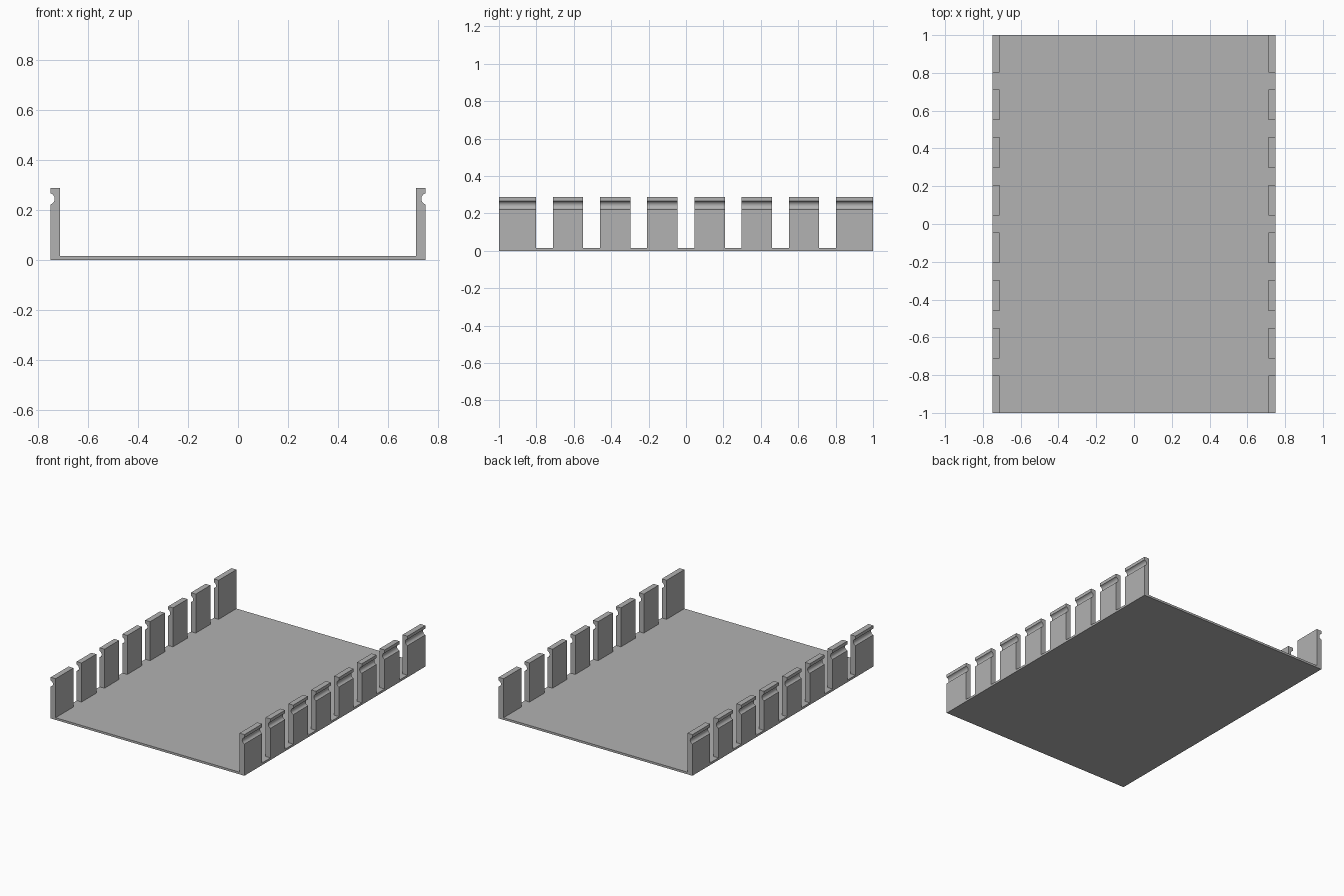
import bpy
import bmesh
from math import atan2, cos, sin, pi

cube = bpy.data.objects.get("Cube")
if cube:
    bpy.data.objects.remove(cube, do_unlink=True)

HALF_W, WALL, FLOOR, TOP = 0.75, 0.038, 0.015, 0.288
GROOVE_Z, GROOVE_HALF, GROOVE_DEPTH = 0.244, 0.022, 0.017

grey = bpy.data.materials.new("plain grey")
grey.use_nodes = True
colour = (0.445, 0.445, 0.445, 1)
grey.diffuse_color = colour
grey.node_tree.nodes["Principled BSDF"].inputs["Base Color"].default_value = colour


def extrude_profile(name, profile, y0, y1):
    """Sweep a closed x-z profile from y0 to y1."""
    bm = bmesh.new()
    face = bm.faces.new([bm.verts.new((x, y0, z)) for x, z in profile])
    swept = bmesh.ops.extrude_face_region(bm, geom=[face])["geom"]
    verts = [v for v in swept if isinstance(v, bmesh.types.BMVert)]
    bmesh.ops.translate(bm, verts=verts, vec=(0, y1 - y0, 0))
    bmesh.ops.recalc_face_normals(bm, faces=bm.faces)
    mesh = bpy.data.meshes.new(name)
    bm.to_mesh(mesh)
    bm.free()
    mesh.materials.append(grey)
    obj = bpy.data.objects.new(name, mesh)
    bpy.context.collection.objects.link(obj)
    return obj


def tab_profile(side):
    """Upright with a rounded snap groove near the top of its outer face."""
    r = (GROOVE_HALF ** 2 + GROOVE_DEPTH ** 2) / (2 * GROOVE_DEPTH)
    offset = r - GROOVE_DEPTH
    half_angle = atan2(GROOVE_HALF, offset)
    steps = 12
    angles = [-half_angle + 2 * half_angle * i / steps for i in range(steps + 1)]
    groove = [(HALF_W + offset - r * cos(a), GROOVE_Z + r * sin(a)) for a in angles]
    inner = HALF_W - WALL
    points = [(inner, FLOOR), (HALF_W, FLOOR), *groove, (HALF_W, TOP), (inner, TOP)]
    return [(side * x, z) for x, z in points]


# Floor plate
extrude_profile("floor_plate", [(-HALF_W, 0), (HALF_W, 0),
                                (HALF_W, FLOOR), (-HALF_W, FLOOR)], -1, 1)

# Tab spans: six evenly spaced tabs between wider corner tabs
pitch, tab = 0.2525, 0.162
centres = [(i - 2.5) * pitch for i in range(6)]
spans = [(-1, -0.803)] + [(c - tab / 2, c + tab / 2) for c in centres] + [(0.803, 1)]

# Uprights along both long edges
for label, side in (("left", 1), ("right", -1)):
    for i, (y0, y1) in enumerate(spans):
        obj = extrude_profile(f"{label}_tab_{i + 1}", tab_profile(side), y0, y1)
        bpy.ops.object.select_all(action='DESELECT')
        obj.select_set(True)
        bpy.context.view_layer.objects.active = obj
        bpy.ops.object.shade_smooth_by_angle(angle=pi / 6)
